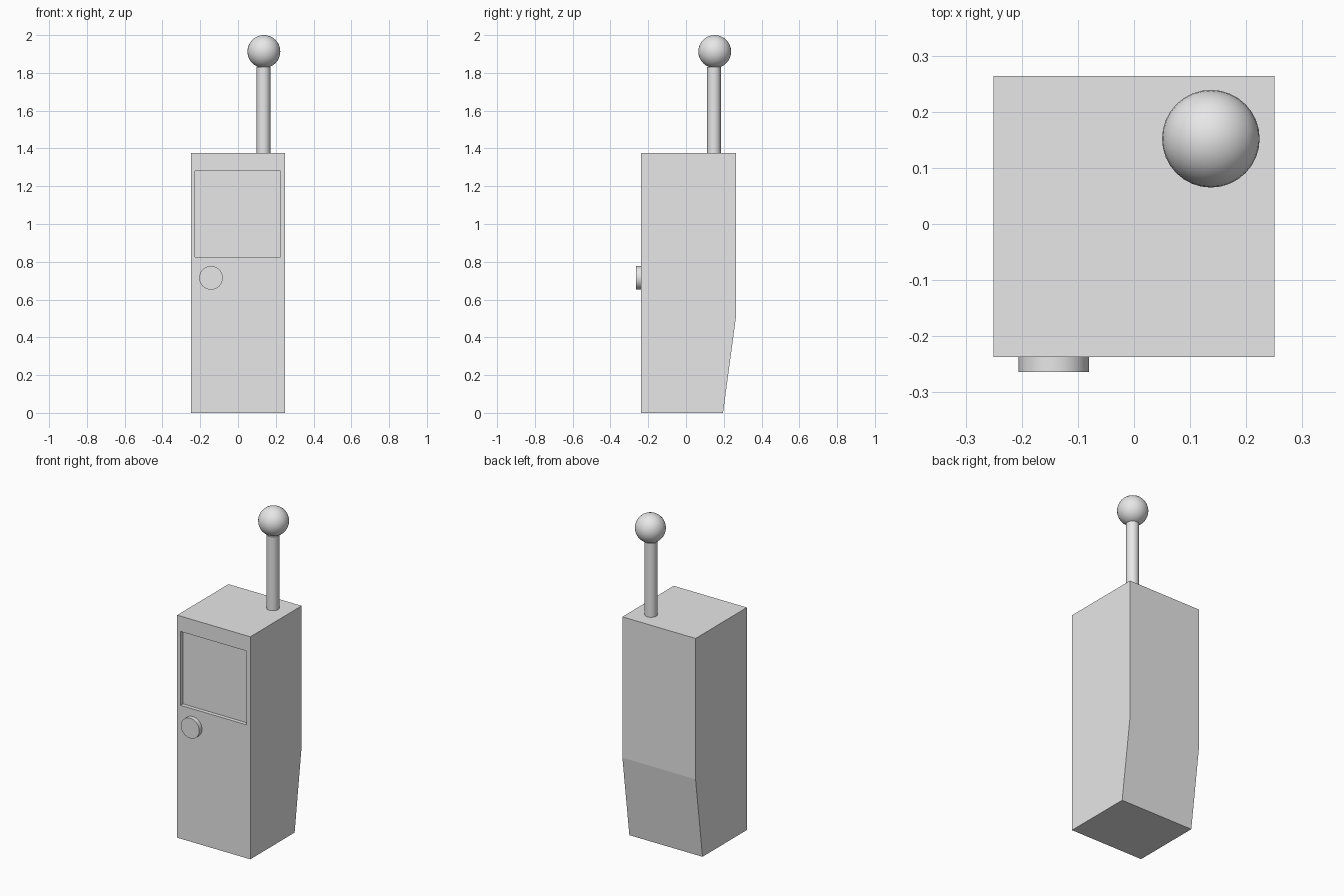
import bpy, bmesh
from math import pi, radians

cube = bpy.data.objects.get("Cube")
if cube:
    bpy.data.objects.remove(cube, do_unlink=True)

# One plain material for the whole handset
grey = bpy.data.materials.new("light_grey")
grey.use_nodes = True
grey.diffuse_color = (0.8, 0.8, 0.8, 1)
grey.node_tree.nodes["Principled BSDF"].inputs["Base Color"].default_value = (0.8, 0.8, 0.8, 1)

FRONT, BACK, TOP, HALF = -0.237, 0.264, 1.375, 0.25


def smooth(name):
    ob = bpy.context.object
    ob.name = ob.data.name = name
    ob.data.materials.append(grey)
    bpy.ops.object.shade_smooth_by_angle(angle=radians(30))


def cylinder(name, radius, depth, location, rotation=(0, 0, 0)):
    bpy.ops.mesh.primitive_cylinder_add(vertices=32, radius=radius, depth=depth,
                                        location=location, rotation=rotation)
    smooth(name)


# Body: side profile extruded across the width, tapering at the lower back
bm = bmesh.new()
profile = [(FRONT, 0), (0.196, 0), (BACK, 0.505), (BACK, TOP), (FRONT, TOP)]
side = bm.faces.new([bm.verts.new((-HALF, y, z)) for y, z in profile])
ext = bmesh.ops.extrude_face_region(bm, geom=[side])["geom"]
bmesh.ops.translate(bm, vec=(2 * HALF, 0, 0),
                    verts=[v for v in ext if isinstance(v, bmesh.types.BMVert)])
bmesh.ops.recalc_face_normals(bm, faces=bm.faces)

# Screen: inset the front face to a window, then sink it
screen = min(bm.faces, key=lambda f: f.calc_center_median().y)
bmesh.ops.inset_region(bm, faces=[screen], thickness=0.02)
for v in screen.verts:
    v.co.x = 0.224 if v.co.x > 0 else -0.227
    v.co.z = 1.28 if v.co.z > TOP / 2 else 0.824
screen = bmesh.ops.extrude_discrete_faces(bm, faces=[screen])["faces"][0]
bmesh.ops.translate(bm, vec=(0, 0.024, 0), verts=screen.verts)

mesh = bpy.data.meshes.new("body")
bm.to_mesh(mesh)
bm.free()
mesh.materials.append(grey)
bpy.context.collection.objects.link(bpy.data.objects.new("body", mesh))

# Round button below the screen
cylinder("button", 0.0625, 0.045, (-0.143, -0.241, 0.715), (pi / 2, 0, 0))

# Aerial rod and its ball tip
cylinder("aerial_rod", 0.036, 0.48, (0.135, 0.148, 1.59))
bpy.ops.mesh.primitive_uv_sphere_add(segments=32, ring_count=16, radius=0.087,
                                     location=(0.137, 0.152, 1.913))
smooth("aerial_ball")
